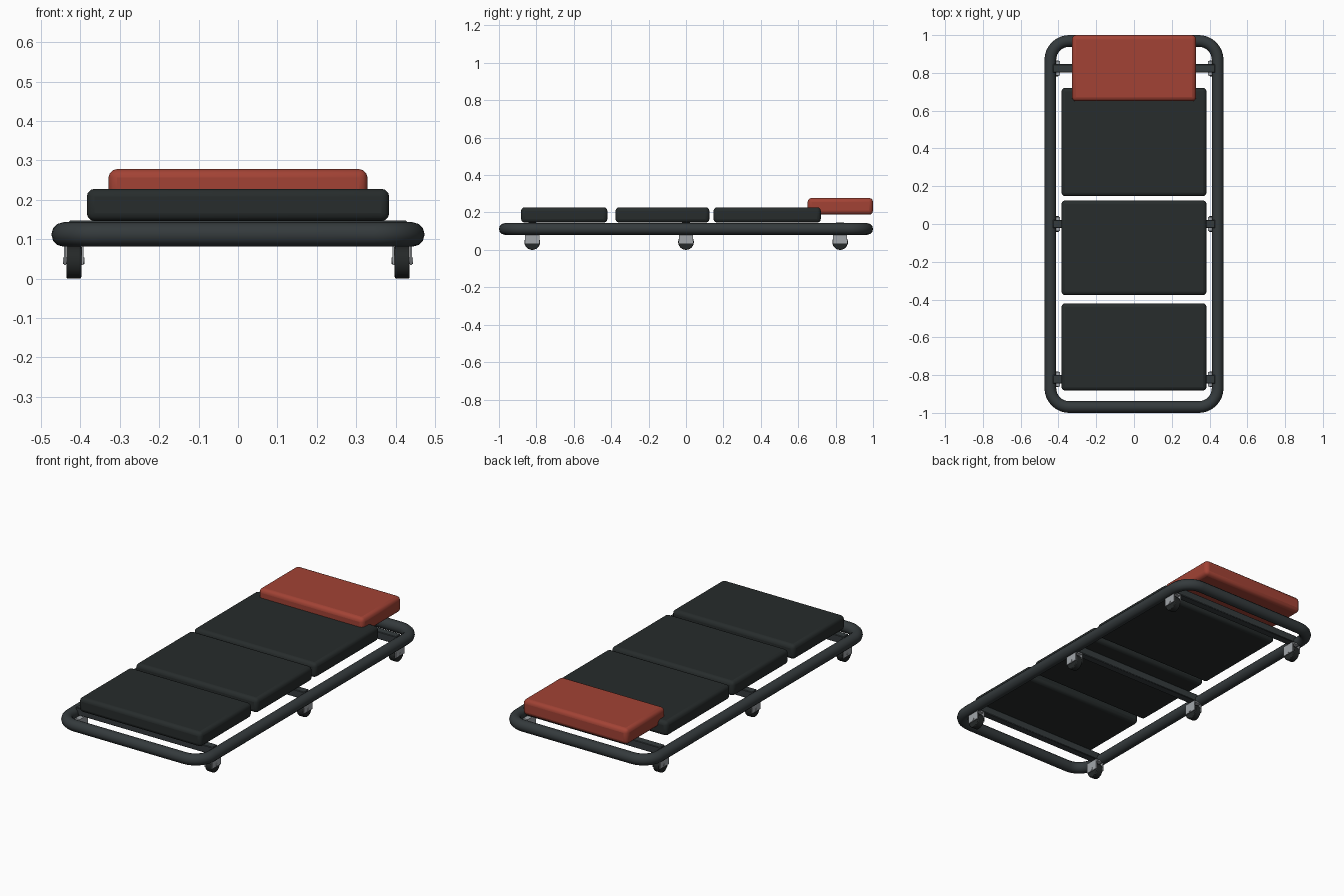
import bpy
from math import sin, cos, pi

if "Cube" in bpy.data.objects:
    bpy.data.objects.remove(bpy.data.objects["Cube"])


def material(name, rgb):
    m = bpy.data.materials.new(name)
    m.diffuse_color = (*rgb, 1)
    m.use_nodes = True
    m.node_tree.nodes["Principled BSDF"].inputs["Base Color"].default_value = m.diffuse_color
    return m


FRAME = material("frame_paint", (0.035, 0.043, 0.046))
VINYL = material("pad_vinyl", (0.020, 0.025, 0.025))
RED = material("red_vinyl", (0.36, 0.055, 0.035))
STEEL = material("fork_steel", (0.36, 0.38, 0.40))
RUBBER = material("wheel_rubber", (0.018, 0.021, 0.021))


def finish(ob, name, mat, bevel=0, segments=3):
    ob.name = name
    ob.data.materials.append(mat)
    if bevel:
        b = ob.modifiers.new("rounding", 'BEVEL')
        b.width, b.segments = bevel, segments
    bpy.ops.object.shade_smooth_by_angle(angle=0.6)
    return ob


def box(name, x, y, z, mat, bevel=0, segments=3):
    """Box from (min, max) ranges."""
    bpy.ops.mesh.primitive_cube_add(size=1, location=[sum(r) / 2 for r in (x, y, z)])
    ob = bpy.context.object
    ob.scale = [r[1] - r[0] for r in (x, y, z)]
    bpy.ops.object.transform_apply(location=False, rotation=False, scale=True)
    return finish(ob, name, mat, bevel, segments)


def cylinder(name, loc, radius, length, mat, sides=24, bevel=0):
    """Cylinder lying along x."""
    bpy.ops.mesh.primitive_cylinder_add(vertices=sides, radius=radius, depth=length,
                                        location=loc, rotation=(0, pi / 2, 0))
    return finish(bpy.context.object, name, mat, bevel, 2)


# Tubular frame: rounded rectangle swept with a round section
HX, HY, R, TUBE = 0.443, 0.969, 0.10, 0.031
curve = bpy.data.curves.new("frame_tube", 'CURVE')
curve.dimensions = '3D'
curve.bevel_depth = TUBE
curve.bevel_resolution = 4
points = []
for i, (sx, sy) in enumerate([(1, 1), (-1, 1), (-1, -1), (1, -1)]):
    for k in range(9):
        a = pi / 2 * (i + k / 8)
        points.append((sx * (HX - R) + R * cos(a), sy * (HY - R) + R * sin(a), 0.112))
spline = curve.splines.new('POLY')
spline.points.add(len(points) - 1)
for p, co in zip(spline.points, points):
    p.co = (*co, 1)
spline.use_cyclic_u = True
frame = bpy.data.objects.new("frame_tube", curve)
bpy.context.collection.objects.link(frame)
bpy.context.view_layer.objects.active = frame
frame.select_set(True)
bpy.ops.object.convert(target='MESH')
finish(bpy.context.object, "frame_tube", FRAME)

# Body pads and headrest
for name, y in (("leg_pad", (-0.882, -0.42)), ("seat_pad", (-0.377, 0.125)),
                ("back_pad", (0.147, 0.721))):
    box(name, (-0.384, 0.384), y, (0.146, 0.228), VINYL, 0.02)
box("headrest", (-0.329, 0.329), (0.65, 1.0), (0.188, 0.278), RED, 0.022)

# Cross bars with a caster at each end
for place, y in (("front", -0.822), ("middle", 0.0), ("rear", 0.824)):
    box(place + "_cross_bar", (-0.43, 0.43), (y - 0.022, y + 0.022),
        (0.104, 0.147), FRAME, 0.003, 1)
    for side, s in (("left", -1), ("right", 1)):
        label = f"{place}_{side}_"
        cx = s * 0.417
        cylinder(label + "wheel", (cx, y, 0.042), 0.042, 0.038, RUBBER, 24, 0.004)
        cylinder(label + "axle", (cx, y, 0.045), 0.008, 0.054, STEEL, 12)
        box(label + "fork_top", (cx - 0.025, cx + 0.025), (y - 0.038, y + 0.038),
            (0.084, 0.092), STEEL)
        for part, d in (("inner", -1), ("outer", 1)):
            px = cx + s * d * 0.0225
            box(f"{label}{part}_fork", (px - 0.0025, px + 0.0025),
                (y - 0.038, y + 0.038), (0.034, 0.09), STEEL)
